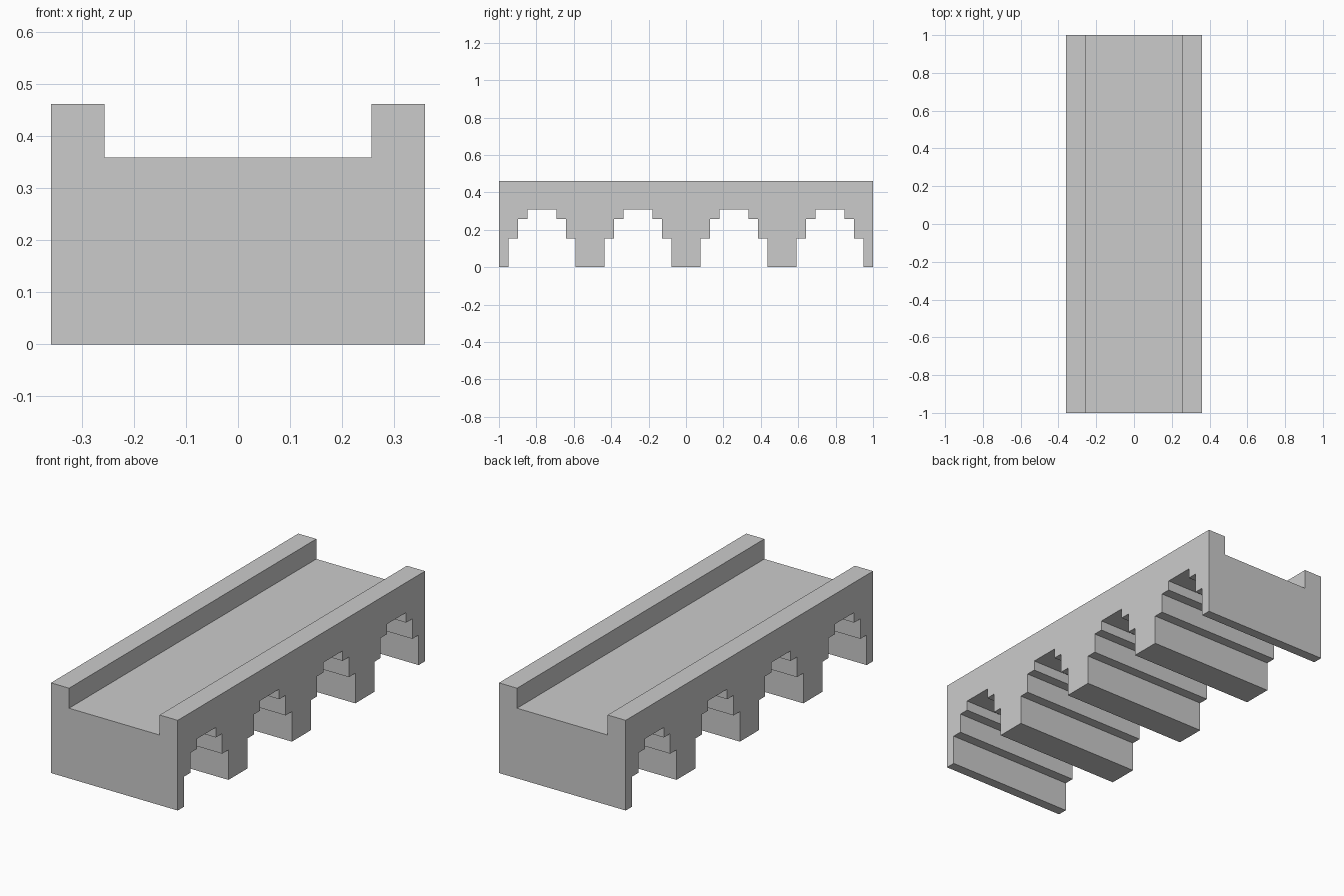
import bpy, bmesh

if "Cube" in bpy.data.objects:
    bpy.data.objects.remove(bpy.data.objects["Cube"])

U = 2 / 39            # block unit: the bridge is 39 blocks long
HALF_L, HALF_W = 19.5, 7
TOP, DECK = 9, 7      # parapet top and deck height in blocks


def extrude_profile(name, profile, half_width):
    """Extrude a (y, z) profile, in blocks, along x."""
    bm = bmesh.new()
    verts = [bm.verts.new((-half_width * U, y * U, z * U)) for y, z in profile]
    face = bm.faces.new(verts)
    new = bmesh.ops.extrude_face_region(bm, geom=[face])["geom"]
    moved = [g for g in new if isinstance(g, bmesh.types.BMVert)]
    bmesh.ops.translate(bm, verts=moved, vec=(2 * half_width * U, 0, 0))
    bmesh.ops.recalc_face_normals(bm, faces=bm.faces)
    mesh = bpy.data.meshes.new(name)
    bm.to_mesh(mesh)
    bm.free()
    obj = bpy.data.objects.new(name, mesh)
    bpy.context.collection.objects.link(obj)
    return obj


# Bridge body: four stepped arches between piers
half_arch = [(-3.5, 0), (-3.5, 3), (-2.5, 3), (-2.5, 5), (-1.5, 5), (-1.5, 6)]
arch = half_arch + [(-y, z) for y, z in reversed(half_arch)]
profile = [(-HALF_L, TOP), (-HALF_L, 0)]
for centre in (-15, -5, 5, 15):
    profile += [(centre + y, z) for y, z in arch]
profile += [(HALF_L, 0), (HALF_L, TOP)]
bridge = extrude_profile("arched_bridge", profile, HALF_W)

# Roadway channel cut between the two parapets
end = HALF_L + 1
cutter = extrude_profile("roadway_cutter", [(-end, DECK), (end, DECK),
                                            (end, TOP + 2), (-end, TOP + 2)], 5)
cutter.hide_render = True
cut = bridge.modifiers.new("roadway", "BOOLEAN")
cut.operation = "DIFFERENCE"
cut.solver = "EXACT"
cut.object = cutter
bpy.context.view_layer.objects.active = bridge
bpy.ops.object.modifier_apply(modifier=cut.name)
bpy.data.objects.remove(cutter)
